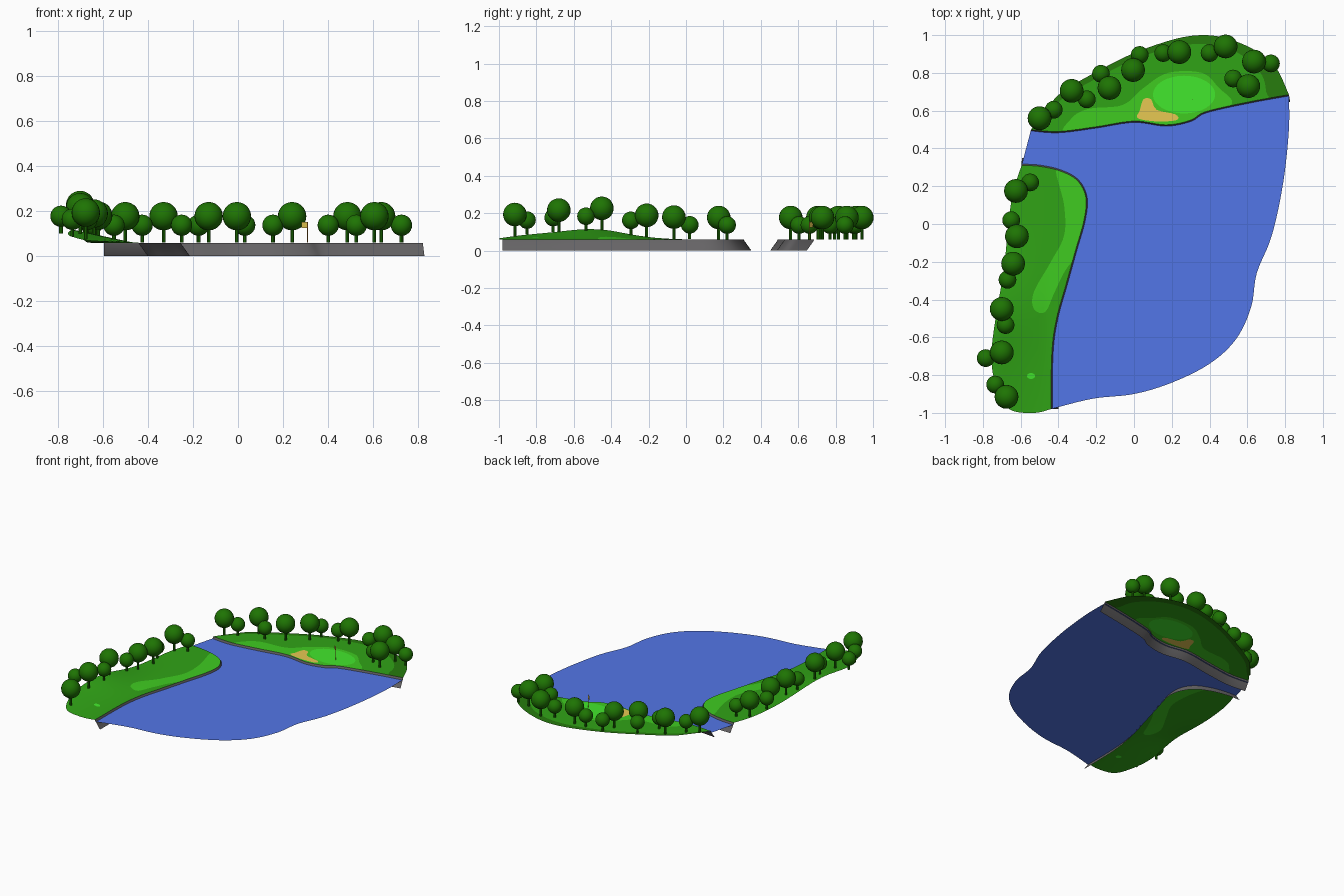
import bpy, bmesh, math
from mathutils import Vector
from mathutils.geometry import delaunay_2d_cdt, interpolate_bezier

cube = bpy.data.objects.get("Cube")
if cube:
    bpy.data.objects.remove(cube, do_unlink=True)

BANK_Z, WATER_Z, CLIFF_SLOPE = 0.056, 0.046, 0.04


def material(name, color):
    mat = bpy.data.materials.new(name)
    mat.use_nodes = True
    mat.diffuse_color = (*color, 1)
    mat.node_tree.nodes["Principled BSDF"].inputs["Base Color"].default_value = (*color, 1)
    return mat


deep_rough = material("deep rough grass", (0.02, 0.2, 0.004))
rough = material("rough grass", (0.03, 0.37, 0.008))
fairway = material("fairway grass", (0.05, 0.6, 0.015))
green = material("putting green grass", (0.055, 0.8, 0.026))
sand = material("sand", (0.8, 0.58, 0.085))
water = material("water blue", (0.088, 0.185, 0.82))
rock = material("bank grey", (0.13, 0.125, 0.13))
leaf = material("leaf green", (0.013, 0.175, 0.001))
orange = material("pole orange", (0.75, 0.3, 0.04))


def smooth_curve(points, closed=False, steps=6):
    """Pass a smooth curve through a few 2D control points."""
    pts = [Vector(p) for p in points]
    count = len(pts)
    result = []
    for i in range(count if closed else count - 1):
        if closed:
            before, a, b, after = (pts[(i + k) % count] for k in (-1, 0, 1, 2))
        else:
            before, a, b, after = (pts[min(max(i + k, 0), count - 1)] for k in (-1, 0, 1, 2))
        segment = interpolate_bezier(a, a + (b - before) / 6, b - (after - a) / 6, b, steps + 1)
        result += [Vector(p[:2]) for p in segment[:-1]]
    if not closed:
        result.append(pts[-1])
    return result


def ellipse(cx, cy, rx, ry, sides=32):
    angles = [math.tau * i / sides for i in range(sides)]
    return [Vector((cx + rx * math.cos(a), cy + ry * math.sin(a))) for a in angles]


def counterclockwise(loop):
    area = sum(a.x * b.y - b.x * a.y for a, b in zip(loop, loop[1:] + loop[:1]))
    return loop if area > 0 else loop[::-1]


def ground_height(x, y):
    """Level by the water, with a low hill along the outer left side."""
    ramp = min(max((-0.46 - x) / 0.26, 0), 1)
    hill = 0.055 * math.exp(-((y + 0.5) / 0.27) ** 2)
    swell = 0.016 * math.exp(-((y + 0.85) / 0.2) ** 2)
    return BANK_Z + 0.003 + ramp * (hill + swell)


def make_object(name, verts, faces, mats, smooth=False):
    mesh = bpy.data.meshes.new(name)
    mesh.from_pydata(verts, [], faces)
    for mat in mats:
        mesh.materials.append(mat)
    if smooth:
        mesh.shade_smooth()
    obj = bpy.data.objects.new(name, mesh)
    bpy.context.collection.objects.link(obj)
    return obj


def make_land(name, outline, base, patches):
    """Drape a triangulated sheet; later patches override earlier ones."""
    loops = [counterclockwise(outline)] + [counterclockwise(p) for p, _ in patches]
    mats = [base] + [mat for _, mat in patches]
    points, rings = [], []
    for loop in loops:
        rings.append(list(range(len(points), len(points) + len(loop))))
        points += loop
    # Inner grid points let the sheet follow the hill
    low = [min(p[k] for p in outline) for k in (0, 1)]
    high = [max(p[k] for p in outline) for k in (0, 1)]
    spacing = 0.035
    for i in range(1, int((high[0] - low[0]) / spacing)):
        for j in range(1, int((high[1] - low[1]) / spacing)):
            points.append(Vector((low[0] + i * spacing, low[1] + j * spacing)))
    coords, _, tris, _, _, owners = delaunay_2d_cdt(points, [], rings, 1, 0.0001)
    kept = [(t, max(o)) for t, o in zip(tris, owners) if 0 in o]
    verts = [(p.x, p.y, ground_height(p.x, p.y)) for p in coords]
    obj = make_object(name, verts, [t for t, _ in kept], mats, True)
    for poly, (_, layer) in zip(obj.data.polygons, kept):
        poly.material_index = layer
    # Drop grid points lying outside the outline
    bm = bmesh.new()
    bm.from_mesh(obj.data)
    bmesh.ops.delete(bm, geom=[v for v in bm.verts if not v.link_faces], context="VERTS")
    bm.to_mesh(obj.data)
    bm.free()


def make_bank(name, edge, side):
    """Sloping ribbon that flares toward the water at its foot."""
    last = len(edge) - 1
    verts = []
    for i, p in enumerate(edge):
        along = (edge[min(i + 1, last)] - edge[max(i - 1, 0)]).normalized()
        foot = p + Vector((along.y, -along.x)) * side * CLIFF_SLOPE
        verts += [(p.x, p.y, BANK_Z + 0.003), (p.x, p.y, BANK_Z), (foot.x, foot.y, 0)]
    faces = [(a + k, a + k + 1, a + k + 4, a + k + 3)
             for a in range(0, 3 * last, 3) for k in (0, 1)]
    make_object(name, verts, faces, [rock], True)


# Shorelines and outer edges
left_shore = smooth_curve([(-.595, .31), (-.5, .305), (-.39, .28), (-.3, .23), (-.255, .14),
                           (-.265, .02), (-.31, -.14), (-.36, -.32), (-.41, -.5),
                           (-.435, -.68), (-.44, -.98)])
left_outer = smooth_curve([(-.44, -.98), (-.53, -1), (-.66, -.98), (-.73, -.86), (-.755, -.7),
                           (-.73, -.48), (-.69, -.25), (-.665, 0), (-.64, .17), (-.595, .31)])
far_shore = smooth_curve([(-.545, .5), (-.4, .49), (-.2, .515), (0, .545), (.17, .525),
                          (.3, .55), (.38, .595), (.6, .645), (.82, .685)])
far_outer = smooth_curve([(.82, .685), (.75, .83), (.64, .92), (.5, .98), (.37, 1), (.22, .98),
                          (0, .905), (-.2, .805), (-.38, .7), (-.47, .6), (-.545, .5)])
open_shore = smooth_curve([(.82, .685), (.82, .5), (.79, .22), (.73, -.06), (.65, -.26),
                           (.62, -.44), (.54, -.61), (.4, -.74), (.2, -.84), (0, -.9),
                           (-.22, -.925), (-.44, -.98)])

# Mown areas and bunker
left_fairway = smooth_curve([(-.41, .31), (-.25, .27), (-.2, .1), (-.27, -.12), (-.36, -.24),
                             (-.42, -.36), (-.47, -.465), (-.53, -.45), (-.53, -.36),
                             (-.44, -.2), (-.37, -.06), (-.37, .1)], True)
far_rough = smooth_curve([(-.6, .42), (-.48, .56), (-.37, .67), (-.2, .77), (0, .87),
                          (.22, .94), (.4, .95), (.56, .9), (.67, .8), (.7, .7),
                          (.7, .6), (.3, .45), (0, .42)], True)
far_fairway = smooth_curve([(-.36, .47), (-.33, .56), (-.24, .61), (-.06, .63), (.05, .72),
                            (.18, .8), (.36, .8), (.45, .72), (.52, .64), (.4, .57),
                            (.2, .49), (0, .5)], True)
bunker = smooth_curve([(.05, .66), (.09, .66), (.12, .605), (.22, .58), (.225, .55),
                       (.12, .543), (.02, .56), (.03, .6)], True, 4)

make_land("left_land", left_shore + left_outer[1:-1], rough,
          [(left_fairway, fairway), (ellipse(-.545, -.805, .022, .016, 10), green)])
make_land("far_land", far_shore + far_outer[1:-1], deep_rough,
          [(far_rough, rough), (far_fairway, fairway),
           (ellipse(.265, .685, .165, .1), green), (bunker, sand)])
make_bank("left_bank", left_shore, -1)
make_bank("far_bank", far_shore, 1)

# Water sheet between the banks
lake_edge = counterclockwise(far_shore + open_shore[1:] + left_shore[::-1][1:])
make_object("lake", [(p.x, p.y, WATER_Z) for p in lake_edge],
            [tuple(range(len(lake_edge)))], [water])


def make_tree(x, y, radius, crown_height):
    base = ground_height(x, y)
    bpy.ops.mesh.primitive_cylinder_add(vertices=8, radius=0.008, depth=crown_height,
                                        location=(x, y, base + crown_height / 2 + 0.001))
    trunk = bpy.context.object
    trunk.name = "tree_trunk"
    trunk.data.materials.append(leaf)
    bpy.ops.mesh.primitive_uv_sphere_add(segments=24, ring_count=14, radius=radius,
                                         location=(x, y, base + crown_height))
    crown = bpy.context.object
    crown.name = "tree_crown"
    crown.data.materials.append(leaf)
    crown.data.shade_smooth()


large_trees = [(-.5, .56), (-.33, .705), (-.13, .72), (-.005, .815), (.24, .91), (.485, .94),
               (.605, .73), (.635, .86), (-.625, .175), (-.62, -.065), (-.64, -.21),
               (-.7, -.45), (-.7, -.68), (-.675, -.915)]
small_trees = [(-.425, .605), (-.25, .66), (-.175, .795), (.03, .895), (.155, .905), (.4, .905),
               (.525, .77), (.725, .85), (-.55, .22), (-.65, .02), (-.67, -.295),
               (-.68, -.535), (-.785, -.71), (-.735, -.85)]
for spot in large_trees:
    make_tree(*spot, 0.063, 0.118)
for spot in small_trees:
    make_tree(*spot, 0.047, 0.078)

# Flag on the putting green
bpy.ops.mesh.primitive_cylinder_add(vertices=8, radius=0.0015, depth=0.092, location=(.308, .66, .106))
pole = bpy.context.object
pole.name = "flag_pole"
pole.data.materials.append(orange)
make_object("flag", [(.308, .66, .125), (.282, .68, .125), (.282, .68, .152), (.308, .66, .152)],
            [(0, 1, 2, 3)], [sand])
